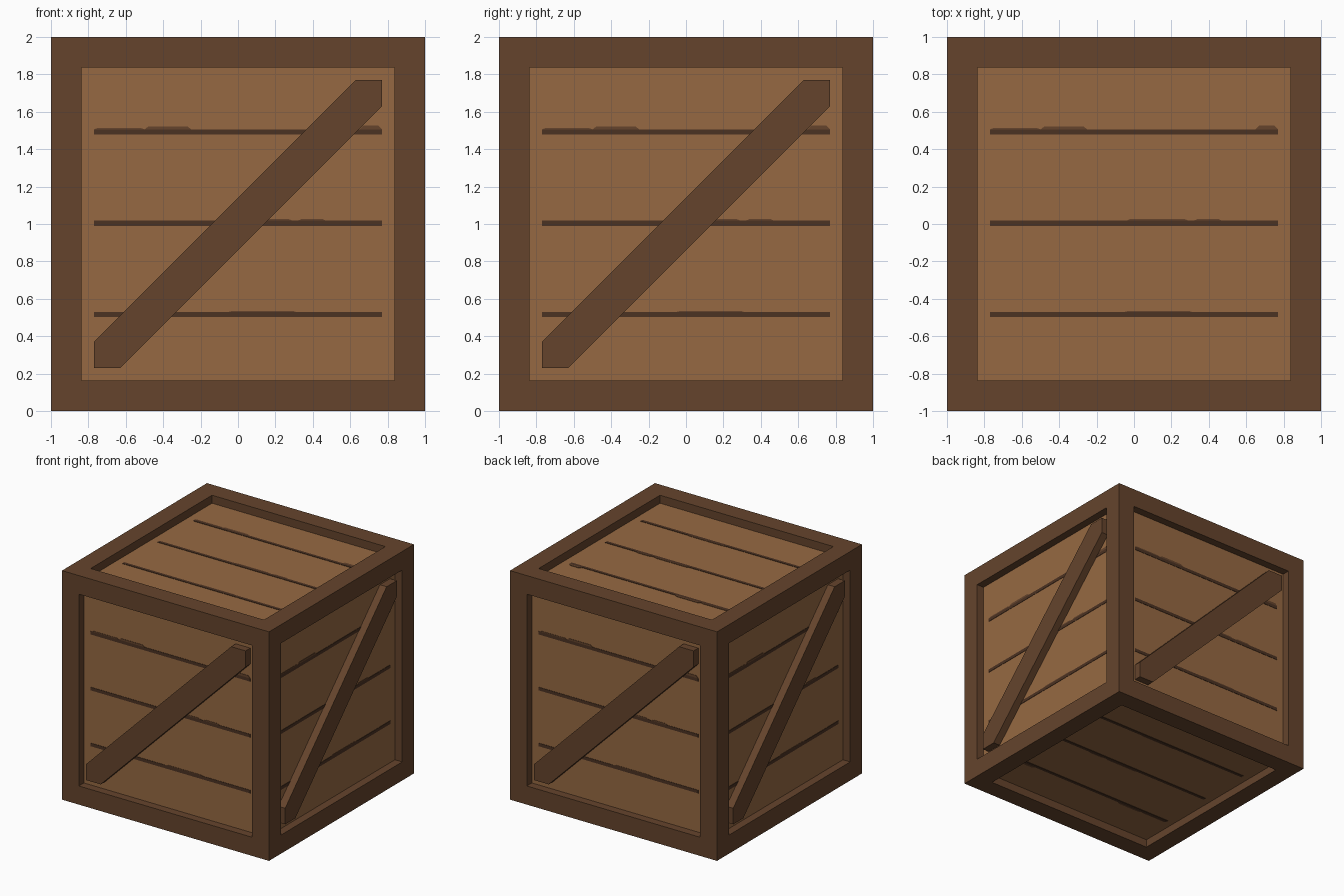
import bpy, bmesh, math
from mathutils import Matrix, Vector

if "Cube" in bpy.data.objects:
    bpy.data.objects.remove(bpy.data.objects["Cube"])

EDGE = 0.77      # half width of each recessed panel
DEPTH = 0.07     # recess depth


def srgb(r, g, b):
    return tuple((c / 255 / 12.92) if c < 10 else ((c / 255 + 0.055) / 1.055) ** 2.4
                 for c in (r, g, b)) + (1.0,)


def material(name, rgb):
    m = bpy.data.materials.new(name)
    m.diffuse_color = srgb(*rgb)
    m.use_nodes = True
    m.node_tree.nodes["Principled BSDF"].inputs["Base Color"].default_value = m.diffuse_color
    return m


FRAME = material("dark_wood", (101, 68, 44))
PLANK = material("light_wood", (150, 105, 66))
GAP = material("gap_brown", (75, 50, 34))


def finish(name, bm, mats, matrix=Matrix()):
    bmesh.ops.recalc_face_normals(bm, faces=bm.faces)
    mesh = bpy.data.meshes.new(name)
    bm.to_mesh(mesh)
    bm.free()
    for m in mats:
        mesh.materials.append(m)
    ob = bpy.data.objects.new(name, mesh)
    ob.matrix_world = matrix
    bpy.context.collection.objects.link(ob)
    return ob


def prism(bm, outline, back, front):
    """Side-local outline (x, z) extruded from y=back to y=front."""
    face = bm.faces.new([bm.verts.new((x, back, z)) for x, z in outline])
    ext = bmesh.ops.extrude_face_region(bm, geom=[face])["geom"]
    bmesh.ops.translate(bm, vec=(0, front - back, 0),
                        verts=[v for v in ext if isinstance(v, bmesh.types.BMVert)])


# Crate body: cube whose six faces are inset and pushed in
bm = bmesh.new()
bmesh.ops.create_cube(bm, size=2)
panels = list(bm.faces)
bmesh.ops.inset_individual(bm, faces=panels, thickness=1 - EDGE)
for f in panels:
    n = f.normal.copy()
    new = bmesh.ops.extrude_discrete_faces(bm, faces=[f])["faces"][0]
    bmesh.ops.translate(bm, vec=-n * DEPTH, verts=new.verts)
bm.normal_update()
for f in bm.faces:
    c = f.calc_center_median()
    if abs(c.length - (1 - DEPTH)) < 0.01 and abs(c.dot(f.normal)) < 0.95:
        f.material_index = 1
finish("crate_body", bm, [FRAME, PLANK], Matrix.Translation((0, 0, 1)))

# Four walls turned about z, then lid and base turned about x
lift = Matrix.Translation((0, 0, 1))
sides = [(n, lift @ Matrix.Rotation(math.radians(90 * i), 4, 'Z'))
         for i, n in enumerate(("front", "right", "back", "left"))]
flats = [(n, lift @ Matrix.Rotation(math.radians(a), 4, 'X'))
         for n, a in (("top", -90), ("bottom", 90))]

SURF = -(1 - DEPTH)
w = 0.63
BRACE = [(-EDGE, -EDGE), (-w, -EDGE), (EDGE, w), (EDGE, EDGE), (w, EDGE), (-EDGE, -w)]
GAPS = (0.492, 0.004, -0.484)
# Worn marks above the plank gaps: gap index, x start, x end, height
WORN = [(0, -EDGE, -0.5, 0.008), (0, -0.5, -0.25, 0.015), (0, 0.65, EDGE, 0.02),
        (1, -0.04, 0.29, 0.009), (1, 0.32, 0.47, 0.009), (2, -0.05, 0.31, 0.006)]

for name, matrix in sides + flats:
    # Dark plank gaps
    bm = bmesh.new()
    for z in GAPS:
        prism(bm, [(-EDGE, z - 0.014), (EDGE, z - 0.014), (EDGE, z + 0.014), (-EDGE, z + 0.014)],
              SURF + 0.002, SURF - 0.003)
    finish(name + "_plank_gaps", bm, [GAP], matrix)

    # Worn marks along the gaps
    bm = bmesh.new()
    for i, x0, x1, h in WORN:
        z = GAPS[i] + 0.014
        prism(bm, [(x0, z), (x1, z), (x1 - 0.02, z + h), (x0 + 0.02, z + h)],
              SURF + 0.002, SURF - 0.003)
    finish(name + "_worn_marks", bm, [FRAME], matrix)

# Diagonal braces on the four walls
for name, matrix in sides:
    bm = bmesh.new()
    prism(bm, BRACE, SURF + 0.002, -0.995)
    finish(name + "_brace", bm, [FRAME], matrix)
